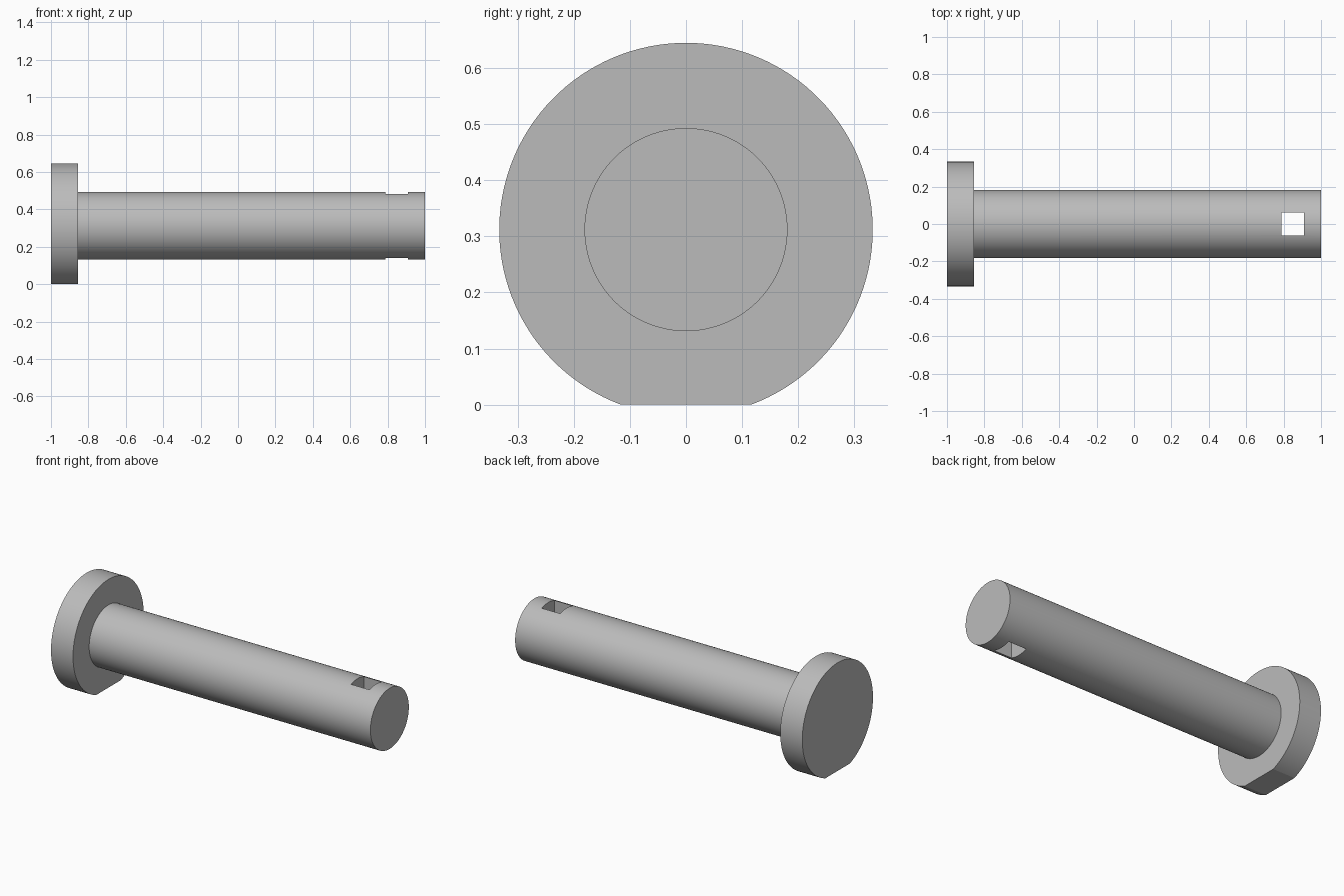
import bpy, bmesh, math

if "Cube" in bpy.data.objects:
    bpy.data.objects.remove(bpy.data.objects["Cube"])

HEAD_R, SHAFT_R, AXIS_Z = 0.333, 0.181, 0.312
HEAD_X0, HEAD_X1, END_X = -1.0, -0.855, 1.0

steel = bpy.data.materials.new("grey_steel")
steel.diffuse_color = (0.5, 0.5, 0.5, 1)
steel.use_nodes = True
steel.node_tree.nodes["Principled BSDF"].inputs["Base Color"].default_value = steel.diffuse_color


def extrude_x(name, outline, x0, x1):
    """Solid made by sweeping a closed (y, z) outline along x."""
    bm = bmesh.new()
    face = bm.faces.new([bm.verts.new((x0, y, z)) for y, z in outline])
    swept = bmesh.ops.extrude_face_region(bm, geom=[face])["geom"]
    verts = [v for v in swept if isinstance(v, bmesh.types.BMVert)]
    bmesh.ops.translate(bm, verts=verts, vec=(x1 - x0, 0, 0))
    bmesh.ops.recalc_face_normals(bm, faces=bm.faces)
    mesh = bpy.data.meshes.new(name)
    bm.to_mesh(mesh)
    bm.free()
    mesh.materials.append(steel)
    obj = bpy.data.objects.new(name, mesh)
    bpy.context.collection.objects.link(obj)
    return obj


def arc(radius, start, end, count):
    """Points on an arc about the pin axis, angles measured from +y."""
    angles = [start + (end - start) * i / count for i in range(count + 1)]
    return [(radius * math.cos(a), AXIS_Z + radius * math.sin(a)) for a in angles]


# Round head with a flat along the bottom
flat = math.asin(AXIS_Z / HEAD_R)
head = extrude_x("pin_head", arc(HEAD_R, -flat, math.pi + flat, 112), HEAD_X0, HEAD_X1)

# Long round shaft, sunk slightly into the head
shaft = extrude_x("pin_shaft", arc(SHAFT_R, 0, math.tau, 96)[:-1], HEAD_X1 - 0.05, END_X)

# Square hole running vertically through the shaft near its end
s = 0.0605
cutter = extrude_x("hole_cutter", [(-s, -0.1), (s, -0.1), (s, 0.8), (-s, 0.8)], 0.788, 0.909)

# Join head and shaft into one solid, then cut the hole
pin = head
pin.name = "clevis_pin"
bpy.context.view_layer.objects.active = pin
for tool, operation in ((shaft, "UNION"), (cutter, "DIFFERENCE")):
    mod = pin.modifiers.new(operation.lower(), "BOOLEAN")
    mod.operation, mod.object, mod.solver = operation, tool, "EXACT"
    bpy.ops.object.modifier_apply(modifier=mod.name)
    bpy.data.objects.remove(tool)

# Smooth round walls, crisp rims
bpy.ops.object.select_all(action="DESELECT")
pin.select_set(True)
bpy.ops.object.shade_smooth_by_angle(angle=math.radians(20))
